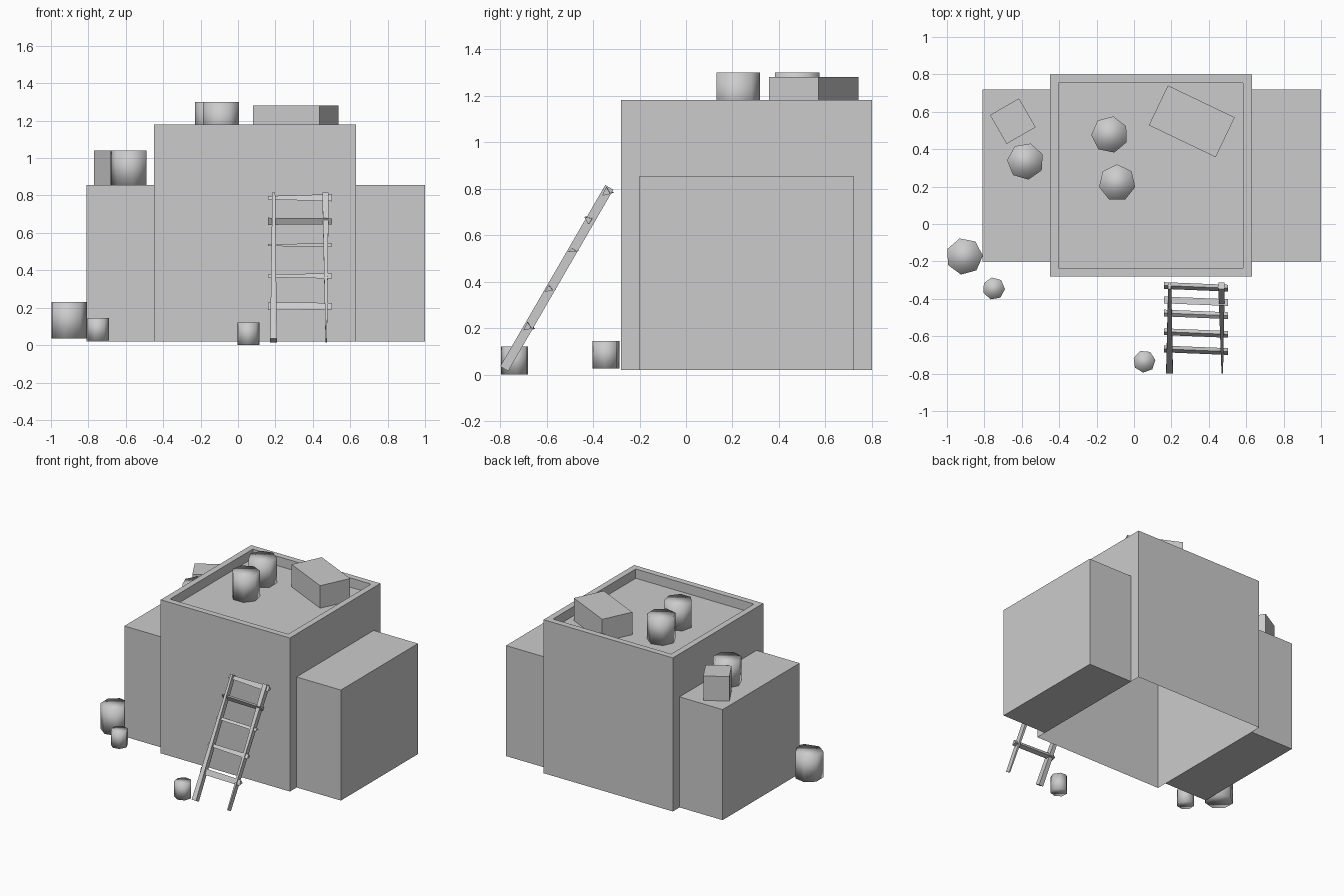
import bpy, bmesh, math
from mathutils import Vector, Matrix

if "Cube" in bpy.data.objects:
    bpy.data.objects.remove(bpy.data.objects["Cube"])


def finish(name, bm, smooth=False):
    bmesh.ops.recalc_face_normals(bm, faces=bm.faces[:])
    for f in bm.faces:
        f.smooth = smooth
    me = bpy.data.meshes.new(name)
    bm.to_mesh(me)
    bm.free()
    ob = bpy.data.objects.new(name, me)
    bpy.context.collection.objects.link(ob)
    return ob


def cube(lo, hi, turn=0):
    bm = bmesh.new()
    lo, hi = Vector(lo), Vector(hi)
    m = (Matrix.Translation((lo + hi) / 2) @ Matrix.Rotation(math.radians(turn), 4, 'Z')
         @ Matrix.Diagonal((*(hi - lo), 1)))
    bmesh.ops.create_cube(bm, size=1, matrix=m)
    return bm


def crate(name, x, y, z0, z1, w, d, turn):
    finish(name, cube((x - w / 2, y - d / 2, z0), (x + w / 2, y + d / 2, z1), turn))


def pot(name, x, y, z0, z1, r, turn):
    bm = bmesh.new()
    m = Matrix.Translation((x, y, (z0 + z1) / 2)) @ Matrix.Rotation(math.radians(turn), 4, 'Z')
    bmesh.ops.create_cone(bm, cap_ends=True, segments=7, radius1=r, radius2=r,
                          depth=z1 - z0, matrix=m)
    finish(name, bm, True)


def beam(name, ring_a, ring_b):
    # Joins two matching end sections into a closed bar
    bm = bmesh.new()
    a = [bm.verts.new(p) for p in ring_a]
    b = [bm.verts.new(p) for p in ring_b]
    n = len(a)
    bm.faces.new(a)
    bm.faces.new(b)
    for i in range(n):
        j = (i + 1) % n
        bm.faces.new((a[i], a[j], b[j], b[i]))
    finish(name, bm)


# Main house: sunken roof with parapet, open underneath
bm = cube((-0.45, -0.28, 0.02), (0.63, 0.80, 1.18))
bm.faces.ensure_lookup_table()
bm.normal_update()
bottom = min(bm.faces, key=lambda f: f.normal.z)
top = max(bm.faces, key=lambda f: f.normal.z)
bmesh.ops.inset_region(bm, faces=[top], thickness=0.065)
res = bmesh.ops.extrude_face_region(bm, geom=[top])
verts = [v for v in res['geom'] if isinstance(v, bmesh.types.BMVert)]
bmesh.ops.translate(bm, verts=verts, vec=(0, 0, -0.07))
if top.is_valid:
    bmesh.ops.delete(bm, geom=[top], context='FACES_ONLY')
bmesh.ops.delete(bm, geom=[bottom], context='FACES_ONLY')
house = finish("main_house", bm)

# Make the open shell's normals face outward (roof rim up)
if max(house.data.polygons, key=lambda p: p.center.z).normal.z < 0:
    house.data.flip_normals()

# Side wings
finish("left_wing", cube((-0.81, -0.20, 0.02), (-0.45, 0.72, 0.855)))
finish("right_wing", cube((0.63, -0.20, 0.02), (1.0, 0.72, 0.855)))

# Crates
crate("wing_crate", -0.648, 0.55, 0.855, 1.04, 0.179, 0.178, 30)
crate("roof_crate", 0.309, 0.549, 1.11, 1.28, 0.396, 0.236, -25.6)

# Pots
for name, x, y, z0, z1, r, turn in (
        ("ground_pot_large", -0.907, -0.173, 0.035, 0.23, 0.099, 15),
        ("ground_pot_small", -0.75, -0.345, 0.025, 0.145, 0.06, 10),
        ("ladder_pot", 0.055, -0.735, 0.0, 0.12, 0.06, 20),
        ("wing_pot", -0.58, 0.335, 0.855, 1.04, 0.099, 35),
        ("roof_pot_back", -0.13, 0.478, 1.11, 1.30, 0.099, 40),
        ("roof_pot_front", -0.09, 0.22, 1.11, 1.30, 0.099, 0)):
    pot(name, x, y, z0, z1, r, turn)

# Ladder rails: leaning wedge-shaped planks
foot, head = Vector((0, -0.782, 0.025)), Vector((0, -0.33, 0.805))
side = Vector((0, 0.78, -0.452)).normalized() * 0.02


def rail_end(p, x, half):
    c = p + Vector((x, 0, 0))
    dx = Vector((half, 0, 0))
    return [c - dx - side, c + dx - side, c + dx + side, c - dx + side]


beam("left_rail", rail_end(foot, 0.19, 0.018), rail_end(head, 0.191, 0.008))
beam("right_rail", rail_end(foot, 0.472, 0.004), rail_end(head, 0.468, 0.017))


# Rungs: tapered three-sided bars (y, z, left and right half heights)
def rung_end(x, y, z, h, flip):
    s = -1 if flip else 1
    return [(x, y - 0.018, z - s * h), (x, y + 0.018, z - s * h * 0.6), (x, y, z + s * h)]


for i, (y, z, hl, hr) in enumerate(((-0.675, 0.208, 0.02, 0.018), (-0.583, 0.37, 0.008, 0.014),
                                    (-0.483, 0.535, 0.006, 0.008), (-0.413, 0.662, 0.019, 0.016),
                                    (-0.336, 0.788, 0.009, 0.019))):
    beam(f"rung_{i + 1}", rung_end(0.16, y + 0.007, z, hl, i == 3),
         rung_end(0.503, y - 0.007, z, hr, i == 3))
